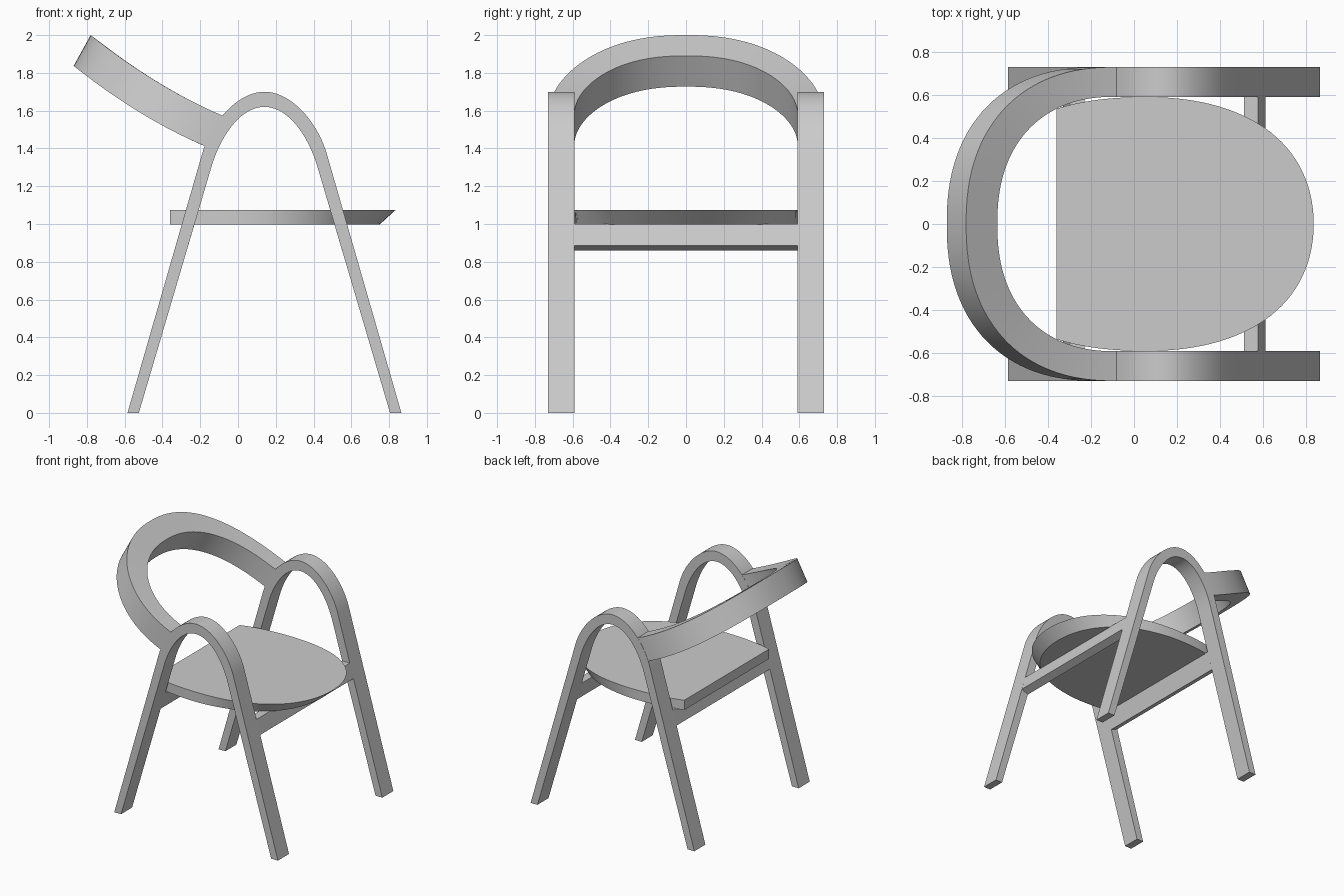
import bpy, bmesh, math
from mathutils import Vector

if "Cube" in bpy.data.objects:
    bpy.data.objects.remove(bpy.data.objects["Cube"])

CX = 0.14          # x of the arch centre line
Y_IN, Y_OUT = 0.59, 0.73


def loft(name, rings):
    """Skin a list of equal-length closed rings and cap both ends."""
    bm = bmesh.new()
    vs = [[bm.verts.new(p) for p in r] for r in rings]
    n = len(vs[0])
    for a, b in zip(vs, vs[1:]):
        for i in range(n):
            j = (i + 1) % n
            bm.faces.new((a[i], a[j], b[j], b[i]))
    bm.faces.new(vs[0])
    bm.faces.new(vs[-1])
    bmesh.ops.recalc_face_normals(bm, faces=bm.faces)
    me = bpy.data.meshes.new(name)
    bm.to_mesh(me)
    bm.free()
    ob = bpy.data.objects.new(name, me)
    bpy.context.collection.objects.link(ob)
    bpy.ops.object.select_all(action='DESELECT')
    bpy.context.view_layer.objects.active = ob
    ob.select_set(True)
    bpy.ops.object.shade_smooth_by_angle(angle=math.radians(30))
    return ob


def bezier(p0, p1, p2, p3, n):
    p0, p1, p2, p3 = map(Vector, (p0, p1, p2, p3))
    out = []
    for i in range(n + 1):
        t = i / n
        s = 1 - t
        out.append(p0*s**3 + p1*3*s*s*t + p2*3*s*t*t + p3*t**3)
    return out


def arch_edge(foot, slope, z0, top, m, n=20):
    """Straight leg, then a curved crown; mirrored about the centre line."""
    w0, k = foot - slope * z0, 0.17
    half = [Vector((foot, 0))] + bezier((w0, z0), (w0 - slope*k, z0 + k),
                                        (m, top), (0, top), n)
    return ([(CX - p.x, p.y) for p in half] +
            [(CX + p.x, p.y) for p in reversed(half[:-1])])


# Side arches: legs and armrest in one bent bar
outer = arch_edge(0.725, 0.288, 1.372, 1.70, 0.14)
inner = arch_edge(0.665, 0.295, 1.30, 1.62, 0.125)
for side, s in (("right", -1), ("left", 1)):
    loft(side + "_leg_arch",
         [[(o[0], s*Y_IN, o[1]), (o[0], s*Y_OUT, o[1]),
           (i[0], s*Y_OUT, i[1]), (i[0], s*Y_IN, i[1])]
          for o, i in zip(outer, inner)])

# Cross rails following the slant of the legs
rail = [(0.37, 1.0), (0.437, 1.0), (0.470, 0.885), (0.411, 0.86)]
for name, s in (("front_rail", 1), ("back_rail", -1)):
    loft(name, [[(CX + s*w, y, z) for w, z in rail] for y in (-Y_IN, Y_IN)])

# Seat: straight back, rounded front with an undercut edge
half = (bezier((-0.36, 0.535), (-0.24, 0.575), (-0.10, 0.59), (0.06, 0.59), 12) +
        bezier((0.06, 0.59), (0.56, 0.59), (0.835, 0.35), (0.835, 0), 28)[1:])
outline = half + [Vector((p.x, -p.y)) for p in reversed(half[:-1])]
lower = []
for i, p in enumerate(outline):
    a, b = outline[max(i - 1, 0)], outline[min(i + 1, len(outline) - 1)]
    d = (b - a).normalized()
    normal = Vector((-d.y, d.x))
    lower.append(p - normal * 0.085 * max(0, normal.x))
loft("seat", [[(p.x, p.y, 0.997) for p in lower],
              [(p.x, p.y, 1.075) for p in outline]])


# Backrest: bent band rising backwards from the arches
def band_point(angle, depth, width, drop):
    e = 2 / 2.3
    c, s = math.cos(angle), math.sin(angle)
    t = depth * max(c, 0)**e
    y = width * math.copysign(abs(s)**e, s)
    z = 1.575 + 0.427*t + 0.266*t*t
    return (-0.085 - t - 0.09*drop, y, z - 0.163*drop)


N = 72
rings = []
for k in range(N + 1):
    a = -math.pi/2 + math.pi * k / N
    rings.append([band_point(a, 0.695, Y_OUT - 0.001, 0),
                  band_point(a, 0.55, Y_IN + 0.001, 0),
                  band_point(a, 0.55, Y_IN + 0.001, 1),
                  band_point(a, 0.695, Y_OUT - 0.001, 1)])
# Tuck the ends into the arches
for end in (0, -1):
    rings[end] = [(x + 0.012, y, z - 0.005) for x, y, z in rings[end]]
loft("backrest", rings)
